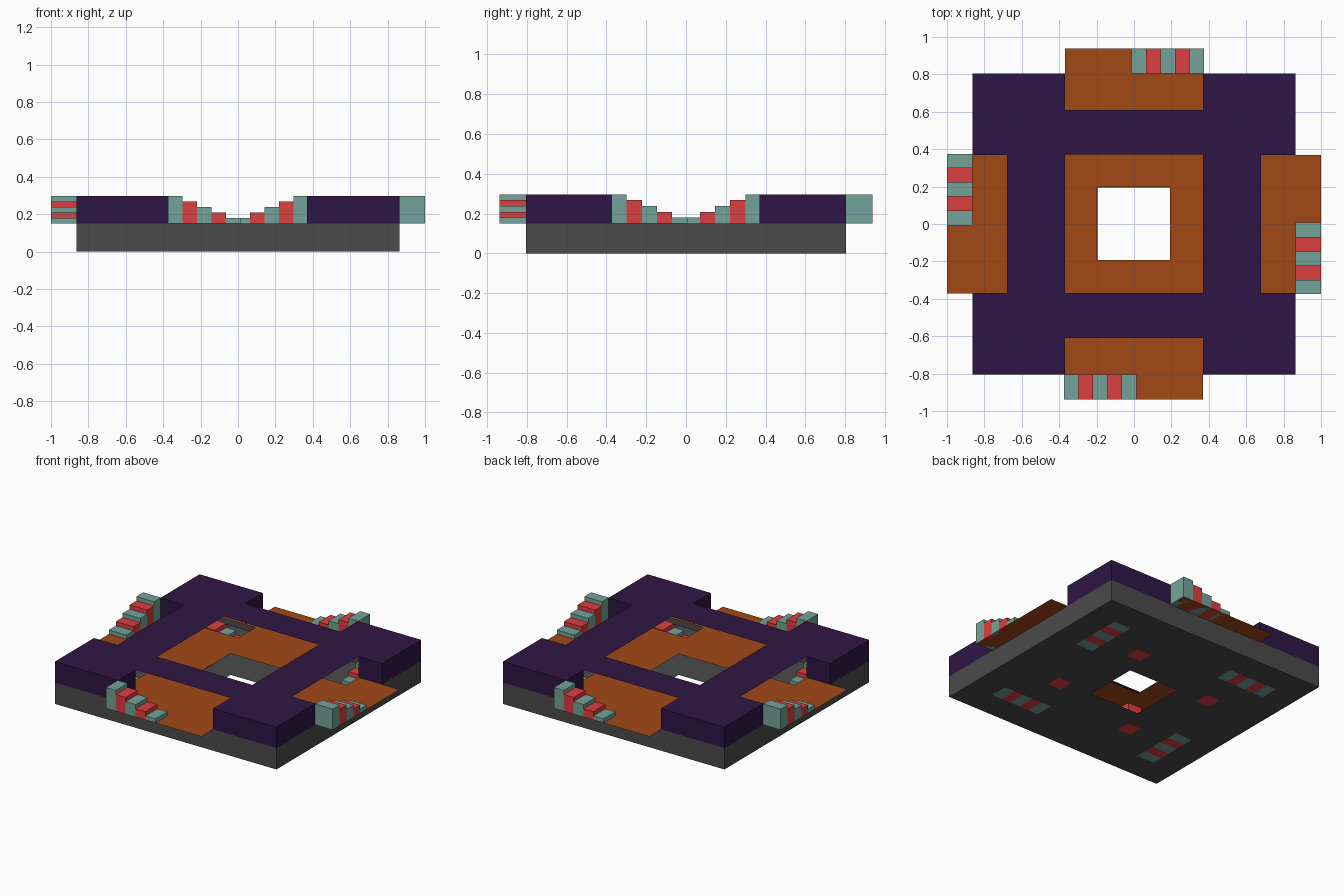
import bpy, bmesh

if "Cube" in bpy.data.objects:
    bpy.data.objects.remove(bpy.data.objects["Cube"])

X, Y = 0.863, 0.805          # half size of the building
MID, TOP = 0.15, 0.297       # upper floor and roof heights


def material(name, rgb):
    m = bpy.data.materials.new(name)
    m.diffuse_color = (*rgb, 1)
    m.use_nodes = True
    m.node_tree.nodes["Principled BSDF"].inputs["Base Color"].default_value = m.diffuse_color
    return m


PURPLE = material("purple", (0.028, 0.008, 0.058))
ORANGE = material("orange", (0.37, 0.066, 0.008))
RED = material("red", (0.72, 0.05, 0.05))
TEAL = material("teal", (0.175, 0.37, 0.32))
GREY = material("dark_grey", (0.07, 0.07, 0.07))


def make(name, bm, mat):
    me = bpy.data.meshes.new(name)
    bm.to_mesh(me)
    bm.free()
    me.materials.append(mat)
    ob = bpy.data.objects.new(name, me)
    bpy.context.collection.objects.link(ob)
    return ob


def sheet(name, solid, holes, z, mat):
    """Flat floor: union of rectangles (x0, x1, y0, y1) minus holes."""
    rects = solid + holes
    xs = sorted({v for r in rects for v in r[:2]})
    ys = sorted({v for r in rects for v in r[2:]})

    def inside(x, y, rs):
        return any(a < x < b and c < y < d for a, b, c, d in rs)

    bm = bmesh.new()
    for a, b in zip(xs, xs[1:]):
        for c, d in zip(ys, ys[1:]):
            x, y = (a + b) / 2, (c + d) / 2
            if inside(x, y, solid) and not inside(x, y, holes):
                bm.faces.new([bm.verts.new((*p, z)) for p in
                              ((a, c), (b, c), (b, d), (a, d))])
    bmesh.ops.remove_doubles(bm, verts=bm.verts, dist=1e-5)
    make(name, bm, mat)


def walls(name, lines, z0, z1, mat):
    """Upright sheets along polylines."""
    bm = bmesh.new()
    for pts in lines:
        for p, q in zip(pts, pts[1:]):
            bm.faces.new([bm.verts.new(v) for v in
                          ((*p, z0), (*q, z0), (*q, z1), (*p, z1))])
    bmesh.ops.remove_doubles(bm, verts=bm.verts, dist=1e-5)
    make(name, bm, mat)


def box(name, x0, x1, y0, y1, z0, z1, mat):
    bm = bmesh.new()
    bmesh.ops.create_cube(bm, size=1)
    for v in bm.verts:
        v.co = ((x0 + x1) / 2 + v.co.x * abs(x1 - x0),
                (y0 + y1) / 2 + v.co.y * abs(y1 - y0),
                (z0 + z1) / 2 + v.co.z * (z1 - z0))
    make(name, bm, mat)


def stairs(name, axis, low, high, c0, c1, z0, z1, s):
    """Five solid steps along x or y, turned half round when s is -1."""
    for i in range(5):
        a = s * (low + (high - low) * i / 5)
        b = s * (low + (high - low) * (i + 1) / 5)
        c, d = s * c0, s * c1
        ext = (a, b, c, d) if axis == "x" else (c, d, a, b)
        box(f"{name}_step", *ext, z0, z0 + (z1 - z0) * (i + 1) / 5,
            RED if i % 2 else TEAL)


def turned(r):
    return (-r[1], -r[0], -r[3], -r[2])


def both(rects):
    return rects + [turned(r) for r in rects]


# Lower storey: floor with central opening and outer walls
sheet("ground_floor", [(-X, X, -Y, Y)], [(-0.195, 0.195, -0.195, 0.195)], 0.001, GREY)
walls("lower_walls", [[(-X, -Y), (X, -Y), (X, Y), (-X, Y), (-X, -Y)]], 0, MID, GREY)

# Upper floor with balconies, central opening and four stairwells
sheet("upper_floor",
      [(-X, X, -Y, Y), (-0.37, 0.37, -0.937, 0.937), (-1, 1, -0.372, 0.37)],
      [(-0.197, 0.192, -0.192, 0.197)]
      + both([(-0.67, -0.29, 0.42, 0.61), (0.46, 0.68, 0.23, 0.61)]),
      MID, ORANGE)

# Upper storey: corner walls with open doorways, and the notched roof
corners = [[(sx * 0.37, sy * 0.61), (sx * 0.37, sy * Y), (sx * X, sy * Y),
            (sx * X, sy * 0.37), (sx * 0.68, sy * 0.37)]
           for sx in (1, -1) for sy in (1, -1)]
walls("upper_walls", corners, MID, TOP, PURPLE)
sheet("roof", [(-X, X, -Y, Y)],
      [(-0.37, 0.37, -0.37, 0.372)]
      + both([(-0.37, 0.37, 0.61, 1), (0.68, 1, -0.37, 0.37)]), TOP, PURPLE)

# Stairs and posts, each repeated by a half turn
for s in (1, -1):
    stairs("balcony_stair_a", "x", 0.013, -0.373, -0.937, -Y, MID, TOP, s)
    stairs("balcony_stair_b", "y", 0.007, -0.375, X, 1.0, MID, TOP, s)
    stairs("inner_stair_a", "x", -0.29, -0.67, 0.48, 0.61, 0, MID - 0.001, s)
    stairs("inner_stair_b", "y", 0.23, 0.61, 0.54, 0.675, 0, MID - 0.001, s)
    for px, py in ((0.28, 0.38), (0.433, -0.22)):
        box("post", s * px - 0.055, s * px + 0.055,
            s * py - 0.055, s * py + 0.055, 0, MID - 0.001, RED)
